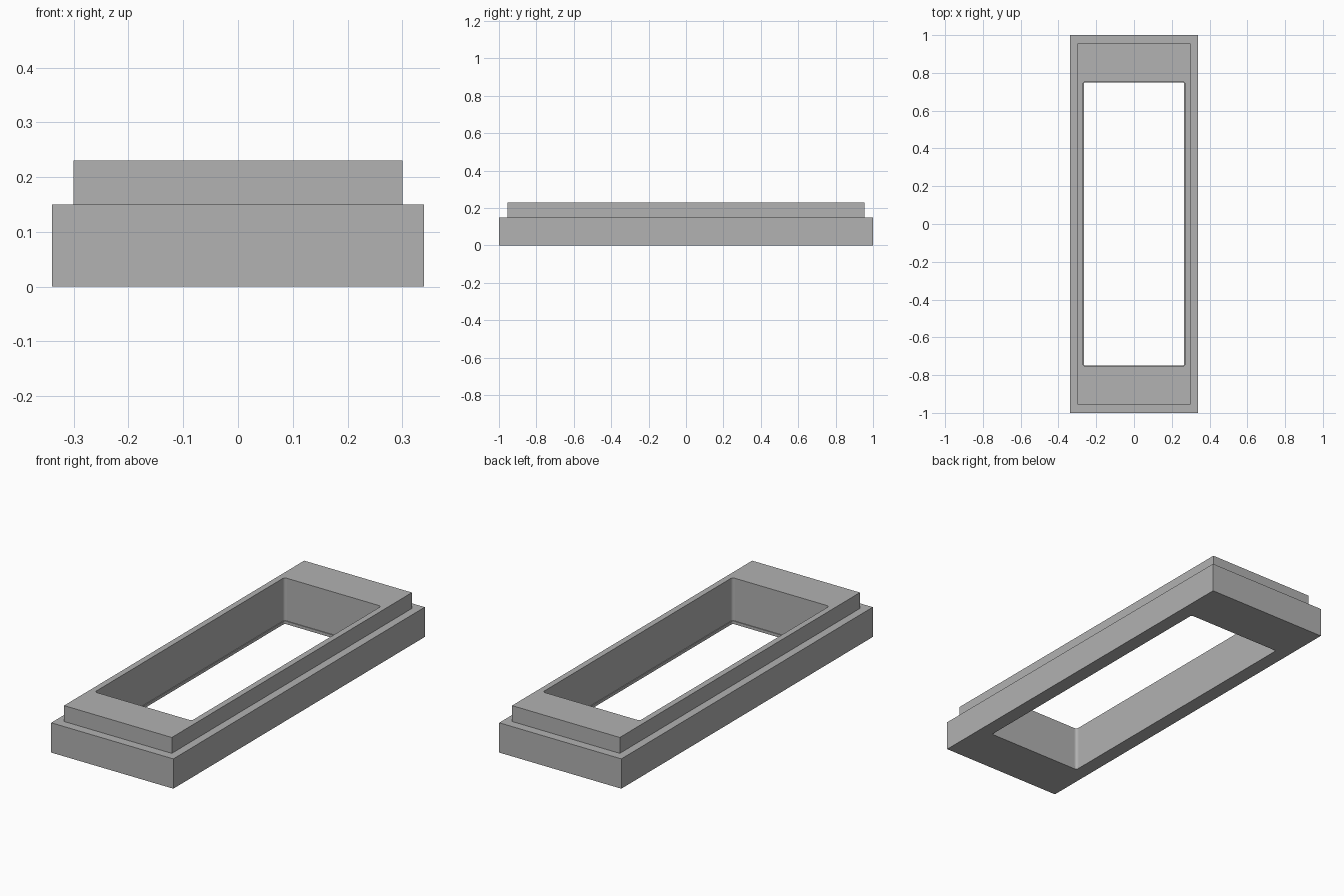
import bpy, bmesh, math

if "Cube" in bpy.data.objects:
    bpy.data.objects.remove(bpy.data.objects["Cube"])

grey = bpy.data.materials.new("mid grey")
grey.diffuse_color = (0.445, 0.445, 0.445, 1)
grey.use_nodes = True
grey.node_tree.nodes["Principled BSDF"].inputs["Base Color"].default_value = grey.diffuse_color


def rounded_rect(hx, hy, r=0.0, steps=4):
    """Counter-clockwise outline of a rectangle with optional rounded corners."""
    if r == 0:
        return [(hx, hy), (-hx, hy), (-hx, -hy), (hx, -hy)]
    pts = []
    for i, (sx, sy) in enumerate([(1, 1), (-1, 1), (-1, -1), (1, -1)]):
        for k in range(steps + 1):
            a = math.pi / 2 * (i + k / steps)
            pts.append((sx * (hx - r) + r * math.cos(a),
                        sy * (hy - r) + r * math.sin(a)))
    return pts


def frame(name, rings):
    """Closed shell: rings run up the outside, over the top and down the opening."""
    bm = bmesh.new()
    loops = [[bm.verts.new((x, y, z)) for x, y in outline] for outline, z in rings]
    for a, b in zip(loops, loops[1:] + loops[:1]):
        if len(a) == len(b):
            n = len(a)
            for i in range(n):
                bm.faces.new((a[i], a[(i + 1) % n], b[(i + 1) % n], b[i]))
        else:
            # flat ring between a square outline and a rounded one
            sq, rd = (a, b) if len(a) == 4 else (b, a)
            m = len(rd) // 4
            for i in range(4):
                for k in range(m - 1):
                    bm.faces.new((sq[i], rd[i * m + k], rd[i * m + k + 1]))
                bm.faces.new((sq[i], rd[i * m + m - 1],
                              rd[(i + 1) * m % len(rd)], sq[(i + 1) % 4]))
    bmesh.ops.recalc_face_normals(bm, faces=bm.faces)
    mesh = bpy.data.meshes.new(name)
    bm.to_mesh(mesh)
    bm.free()
    mesh.materials.append(grey)
    obj = bpy.data.objects.new(name, mesh)
    bpy.context.collection.objects.link(obj)
    return obj


base = rounded_rect(0.34, 1.0)
raised = rounded_rect(0.30, 0.955)
opening = rounded_rect(0.27, 0.754, 0.014)
lip = rounded_rect(0.266, 0.75, 0.010)

# Stepped frame with a through opening and a slim lip at its foot
frame("stepped_frame", [
    (base, 0), (base, 0.15), (raised, 0.15), (raised, 0.23),
    (opening, 0.23), (opening, 0.015), (lip, 0.015), (lip, 0),
])
